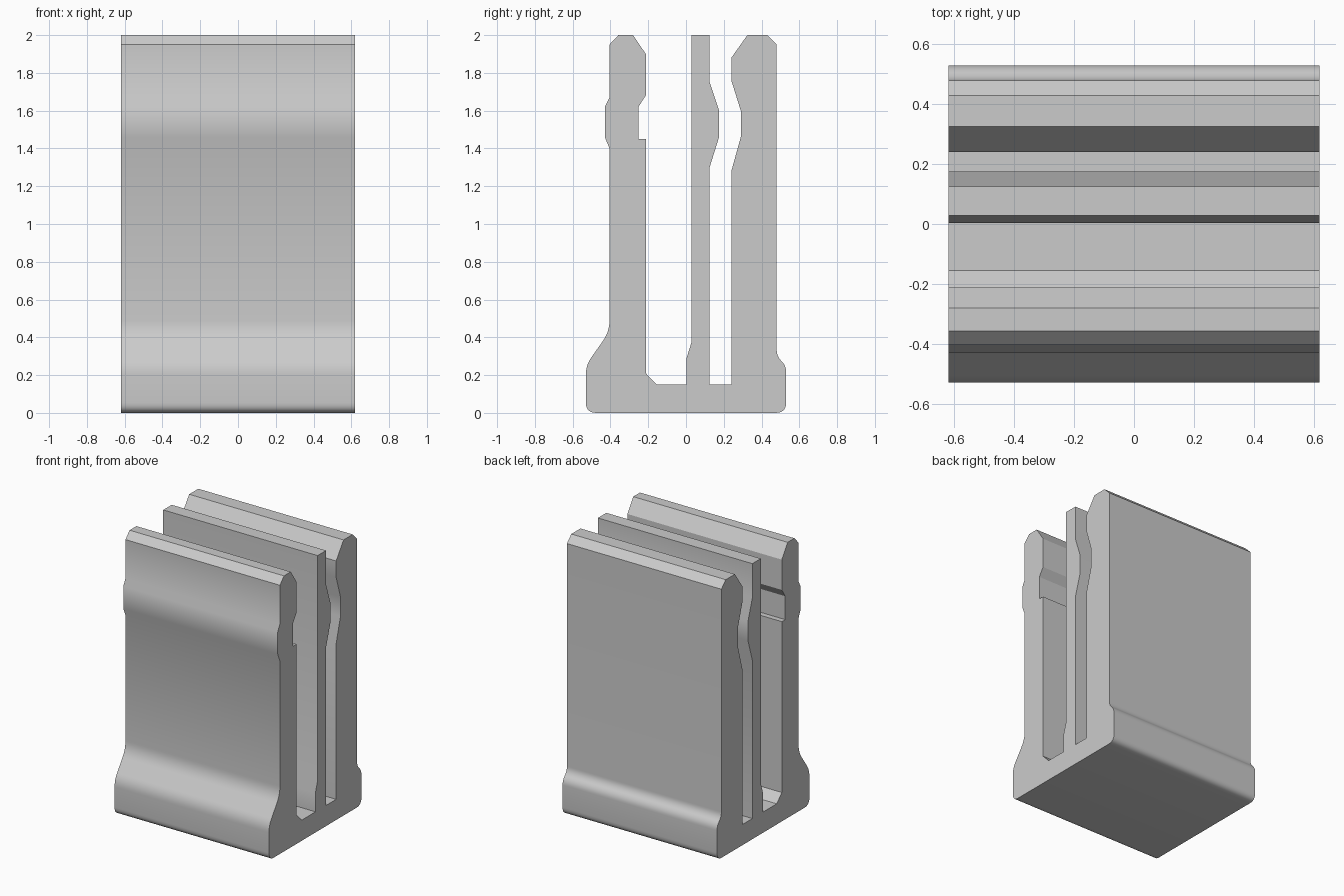
import bpy
import bmesh
import math
from mathutils import Vector

HALF_WIDTH = 0.62

if "Cube" in bpy.data.objects:
    bpy.data.objects.remove(bpy.data.objects["Cube"], do_unlink=True)

# One flat grey material
grey = bpy.data.materials.new("light grey")
grey.use_nodes = True
colour = (0.6, 0.6, 0.6, 1.0)
grey.diffuse_color = colour
grey.node_tree.nodes["Principled BSDF"].inputs["Base Color"].default_value = colour

# Cross-section pieces as (y, z) or (y, z, fillet), running counter-clockwise
base_underside = [(-0.53, 0, 0.055), (0.53, 0, 0.055)]
rear_wall_outside = [(0.53, 0.25, 0.05), (0.48, 0.3, 0.05), (0.48, 1.95), (0.43, 2)]
rear_wall_inside = [(0.325, 2), (0.24, 1.88), (0.24, 1.76), (0.29, 1.6),
                    (0.29, 1.46), (0.24, 1.28), (0.24, 0.15)]
middle_blade_back = [(0.125, 0.15), (0.125, 1.3), (0.175, 1.46),
                     (0.175, 1.6), (0.125, 1.75), (0.125, 2)]
middle_blade_front = [(0.028, 2), (0.028, 0.37), (0.003, 0.29), (0.003, 0.15)]
front_wall_inside = [(-0.155, 0.15), (-0.213, 0.21), (-0.213, 1.45), (-0.252, 1.45),
                     (-0.252, 1.62), (-0.213, 1.68), (-0.213, 1.9), (-0.28, 2)]
front_wall_outside = [(-0.358, 2), (-0.405, 1.95), (-0.405, 1.67), (-0.43, 1.62),
                      (-0.43, 1.46), (-0.405, 1.4), (-0.405, 0.43, 0.06),
                      (-0.53, 0.253, 0.05)]
section = (base_underside + rear_wall_outside + rear_wall_inside + middle_blade_back
           + middle_blade_front + front_wall_inside + front_wall_outside)


def fillet_corners(points, steps=6):
    """Replace every corner that carries a fillet length by a short curve."""
    outline = []
    for i, point in enumerate(points):
        corner = Vector(point[:2])
        if len(point) == 2:
            outline.append(corner)
            continue
        before = Vector(points[i - 1][:2])
        after = Vector(points[(i + 1) % len(points)][:2])
        # Never use more than half of a neighbouring edge
        reach = min(point[2], (before - corner).length / 2.1, (after - corner).length / 2.1)
        start = corner + (before - corner).normalized() * reach
        end = corner + (after - corner).normalized() * reach
        for step in range(steps + 1):
            t = step / steps
            outline.append(start.lerp(corner, t).lerp(corner.lerp(end, t), t))
    return outline


def extrude_section(name, points, half_width, material):
    """Extrude a closed y-z outline along x, centred on x = 0."""
    bm = bmesh.new()
    verts = [bm.verts.new((-half_width, p.x, p.y)) for p in points]
    cap = bm.faces.new(verts)
    result = bmesh.ops.extrude_face_region(bm, geom=[cap], use_keep_orig=True)
    moved = [v for v in result["geom"] if isinstance(v, bmesh.types.BMVert)]
    bmesh.ops.translate(bm, verts=moved, vec=(2 * half_width, 0, 0))
    bmesh.ops.recalc_face_normals(bm, faces=bm.faces)
    mesh = bpy.data.meshes.new(name)
    bm.to_mesh(mesh)
    bm.free()
    mesh.materials.append(material)
    obj = bpy.data.objects.new(name, mesh)
    bpy.context.collection.objects.link(obj)
    return obj


# Slotted clip: base, two walls and the middle blade in a single extrusion
clip = extrude_section("slotted_clip", fillet_corners(section), HALF_WIDTH, grey)
bpy.ops.object.select_all(action="DESELECT")
clip.select_set(True)
bpy.context.view_layer.objects.active = clip
bpy.ops.object.shade_smooth_by_angle(angle=math.radians(30))
